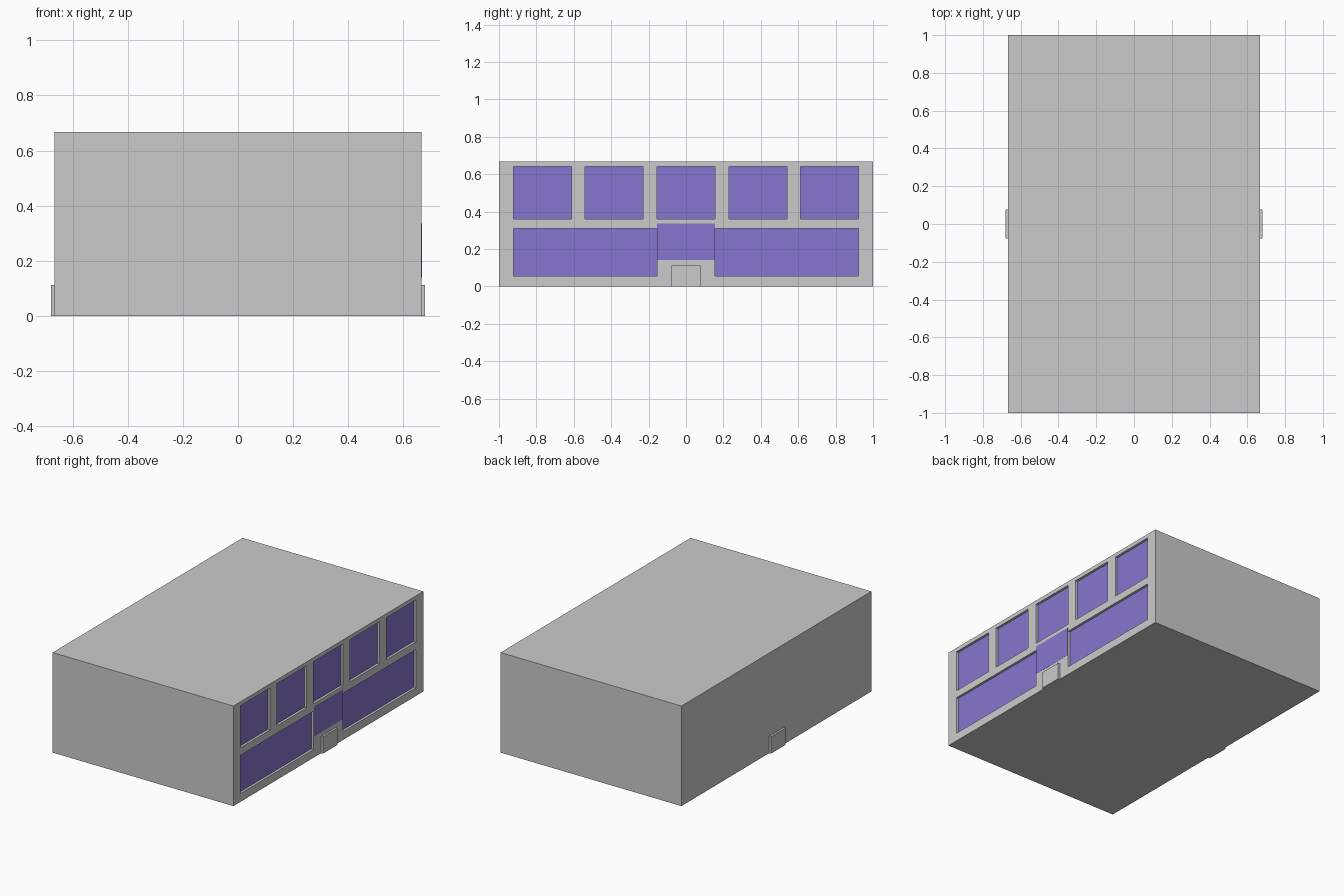
import bpy

if "Cube" in bpy.data.objects:
    bpy.data.objects.remove(bpy.data.objects["Cube"])

W, L, H = 1.333, 2.0, 0.667      # building size
FX = W / 2                       # windowed facade plane
DEPTH = 0.018                    # window recess

purple = bpy.data.materials.new("window_purple")
purple.diffuse_color = (0.24, 0.18, 0.62, 1)
purple.use_nodes = True
purple.node_tree.nodes["Principled BSDF"].inputs["Base Color"].default_value = purple.diffuse_color


def box(name, x, y, z, mat=None):
    """Box from (min, max) ranges along each axis."""
    bpy.ops.mesh.primitive_cube_add(size=1)
    ob = bpy.context.object
    ob.name = name
    ob.location = [(a + b) / 2 for a, b in (x, y, z)]
    ob.scale = [b - a for a, b in (x, y, z)]
    bpy.ops.object.transform_apply(location=True, rotation=False, scale=True)
    if mat:
        ob.data.materials.append(mat)
    return ob


building = box("building", (-FX, FX), (-L / 2, L / 2), (0, H))

# Window openings: five upper, two wide lower
openings = [("upper_window", (c - 0.155, c + 0.155), (0.36, 0.64))
            for c in (-0.768, -0.384, 0, 0.384, 0.768)]
openings += [("lower_window", ys, (0.055, 0.31))
             for ys in ((-0.923, -0.155), (0.155, 0.923))]

for name, ys, zs in openings:
    # Recess cut into the wall
    cutter = box("cutter", (FX - DEPTH, FX + 0.05), ys, zs)
    cutter.hide_render = True
    mod = building.modifiers.new("recess", 'BOOLEAN')
    mod.operation = 'DIFFERENCE'
    mod.solver = 'EXACT'
    mod.object = cutter
    bpy.context.view_layer.objects.active = building
    bpy.ops.object.modifier_apply(modifier=mod.name)
    bpy.data.objects.remove(cutter)
    # Pane at the back of the recess
    box(name, (FX - DEPTH - 0.002, FX - DEPTH + 0.002), ys, zs, purple)

# Flush panel over the entrance
box("entrance_panel", (FX - 0.004, FX + 0.001), (-0.154, 0.154), (0.14, 0.335), purple)

# Doors on both long sides
for side, name in ((1, "front_door"), (-1, "back_door")):
    xs = sorted((side * (FX - 0.01), side * (FX + 0.013)))
    box(name, xs, (-0.077, 0.077), (0, 0.112))
